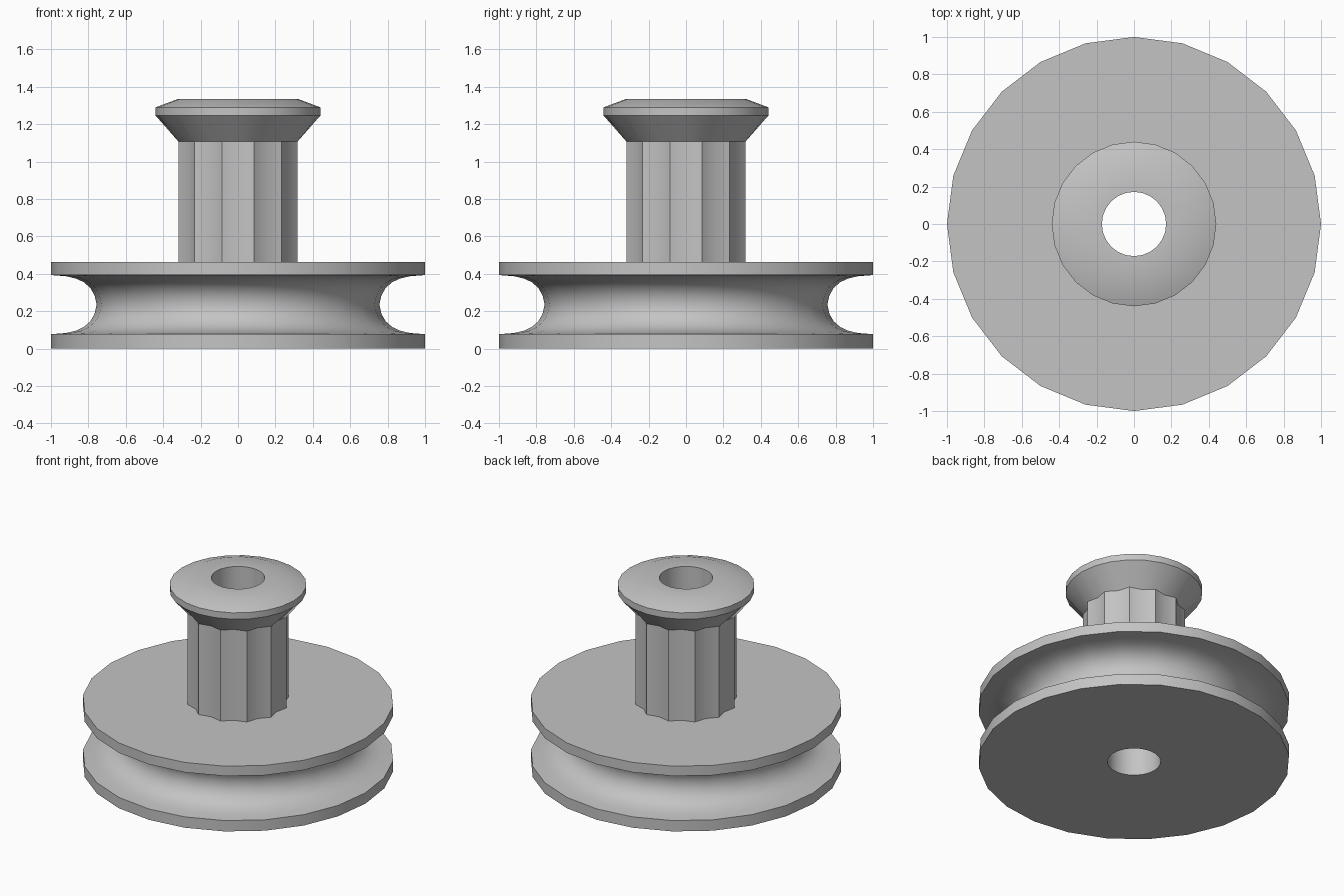
import bpy, bmesh, math

if "Cube" in bpy.data.objects:
    bpy.data.objects.remove(bpy.data.objects["Cube"])

SEG = 24
grey = bpy.data.materials.new("grey")
grey.diffuse_color = (0.55, 0.55, 0.55, 1)
grey.use_nodes = True
grey.node_tree.nodes["Principled BSDF"].inputs["Base Color"].default_value = grey.diffuse_color


def lathe(name, profile, closed=True, smooth_angle=35):
    """Revolve (radius, z, flute depth) rings; odd spokes are the flute ridges."""
    bm = bmesh.new()
    rings = []
    for r, z, flute in profile:
        ring = []
        for i in range(SEG):
            a = 2 * math.pi * i / SEG
            rad = r if i % 2 else r - flute
            ring.append(bm.verts.new((rad * math.cos(a), rad * math.sin(a), z)))
        rings.append(ring)
    count = len(rings) if closed else len(rings) - 1
    for k in range(count):
        lo, hi = rings[k], rings[(k + 1) % len(rings)]
        for i in range(SEG):
            j = (i + 1) % SEG
            bm.faces.new((lo[i], lo[j], hi[j], hi[i]))
    bmesh.ops.recalc_face_normals(bm, faces=bm.faces)
    mesh = bpy.data.meshes.new(name)
    bm.to_mesh(mesh)
    bm.free()
    ob = bpy.data.objects.new(name, mesh)
    bpy.context.collection.objects.link(ob)
    mesh.materials.append(grey)
    bpy.ops.object.select_all(action='DESELECT')
    ob.select_set(True)
    bpy.context.view_layer.objects.active = ob
    bpy.ops.object.shade_smooth_by_angle(angle=math.radians(smooth_angle))
    return ob


BORE, MID = 0.172, 0.235

# Grooved wheel: lower half of the groove, mirrored about its mid height
half = [(1.0, 0.077), (0.92, 0.083), (0.865, 0.096), (0.825, 0.115),
        (0.79, 0.145), (0.767, 0.185)]
groove = half + [(0.756, MID)] + [(r, 2 * MID - z) for r, z in reversed(half)]
wheel = [(BORE, 0), (1.0, 0)] + groove + [(1.0, 0.463), (BORE, 0.463)]
lathe("grooved_wheel", [(r, z, 0) for r, z in wheel])

# Fluted hub with flared, domed cap, bored through
hub = [(BORE, 0.463, 0), (0.33, 0.463, 0.03), (0.33, 1.107, 0.03),
       (0.44, 1.245, 0), (0.44, 1.29, 0), (0.32, 1.335, 0), (BORE, 1.335, 0)]
lathe("fluted_hub", hub)
